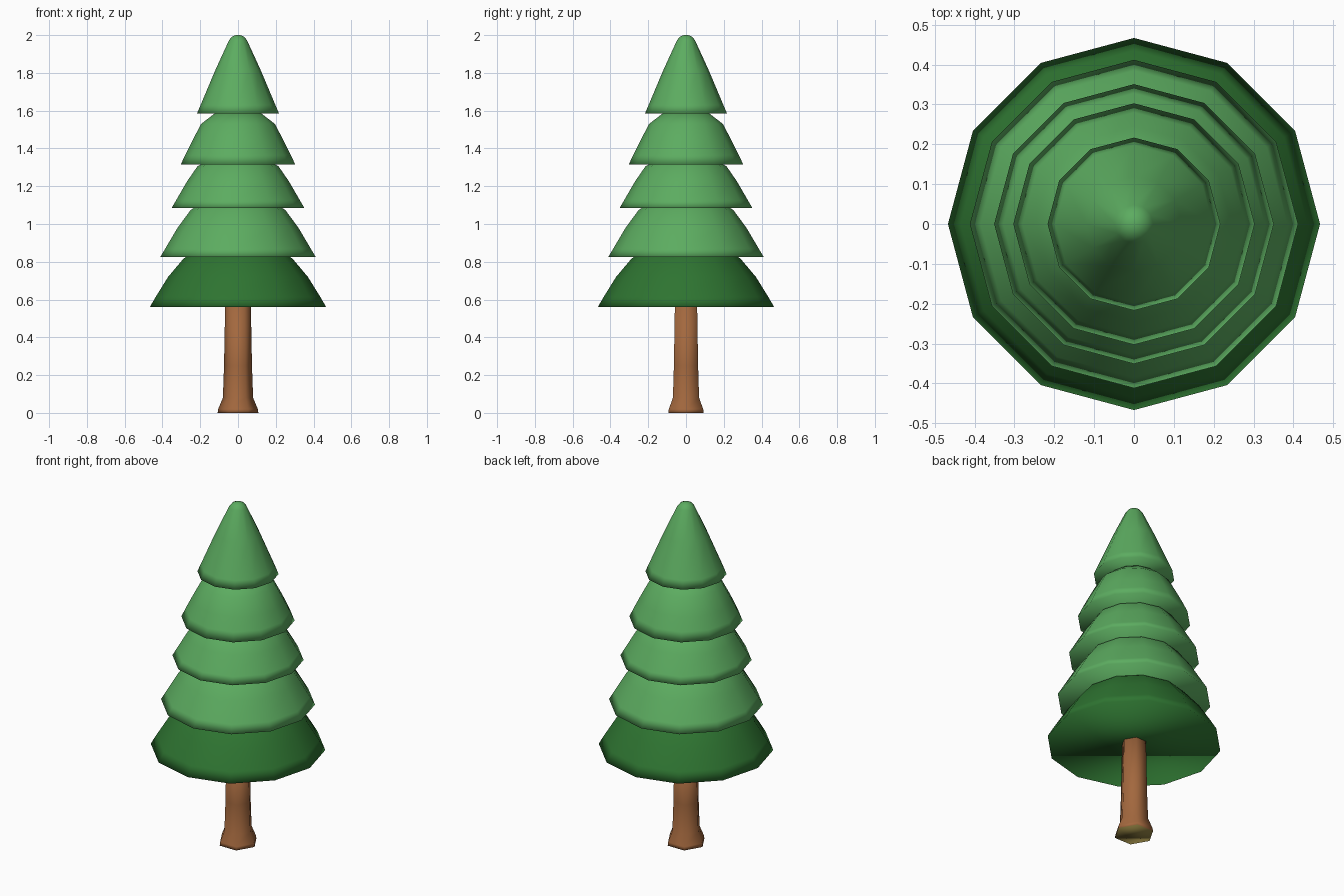
import bpy, bmesh, math

if "Cube" in bpy.data.objects:
    bpy.data.objects.remove(bpy.data.objects["Cube"])


def material(name, r, g, b):
    lin = [((c / 255 + 0.055) / 1.055) ** 2.4 for c in (r, g, b)]
    m = bpy.data.materials.new(name)
    m.diffuse_color = (*lin, 1)
    m.use_nodes = True
    m.node_tree.nodes["Principled BSDF"].inputs["Base Color"].default_value = m.diffuse_color
    return m


leaf = material("leaf green", 92, 172, 96)
dark_leaf = material("dark leaf green", 46, 116, 49)
bark = material("bark brown", 163, 104, 62)
cut_wood = material("olive cut wood", 138, 122, 62)


def lathe(name, profile, sides, mats):
    """Closed faceted solid of revolution from (radius, height) points."""
    bm = bmesh.new()
    rings = []
    for r, z in profile:
        rings.append([bm.verts.new((r * math.cos(2 * math.pi * i / sides),
                                    r * math.sin(2 * math.pi * i / sides), z))
                      for i in range(sides)])
    for a, b in zip(rings, rings[1:]):
        for i in range(sides):
            j = (i + 1) % sides
            bm.faces.new((a[i], a[j], b[j], b[i]))
    base = bm.faces.new(rings[0][::-1])
    bm.faces.new(rings[-1])
    base.material_index = len(mats) - 1
    for f in bm.faces:
        f.smooth = True
    me = bpy.data.meshes.new(name)
    bm.to_mesh(me)
    bm.free()
    for m in mats:
        me.materials.append(m)
    ob = bpy.data.objects.new(name, me)
    bpy.context.collection.objects.link(ob)
    return ob


# Flared hexagonal trunk with a differently coloured underside
lathe("trunk", [(0.108, 0), (0.105, 0.02), (0.08, 0.08), (0.074, 0.25),
                (0.068, 0.57)], 6, [bark, cut_wood])

# Stacked branch tiers, widest at the bottom
tiers = [
    ("lowest_tier", dark_leaf, [(0.467, 0.56), (0.435, 0.615), (0.37, 0.72),
                                (0.29, 0.815), (0.24, 0.85)]),
    ("second_tier", leaf, [(0.412, 0.825), (0.385, 0.87), (0.32, 0.98),
                           (0.25, 1.075), (0.19, 1.11)]),
    ("third_tier", leaf, [(0.351, 1.085), (0.328, 1.125), (0.27, 1.225),
                          (0.215, 1.305), (0.15, 1.34)]),
    ("fourth_tier", leaf, [(0.303, 1.315), (0.28, 1.365), (0.245, 1.435),
                           (0.195, 1.53), (0.12, 1.588)]),
    ("top_tier", leaf, [(0.217, 1.585), (0.198, 1.63), (0.12, 1.815),
                        (0.048, 1.972), (0.033, 1.991), (0.012, 2.0)]),
]
for name, mat, profile in tiers:
    lathe(name, profile, 12, [mat])
